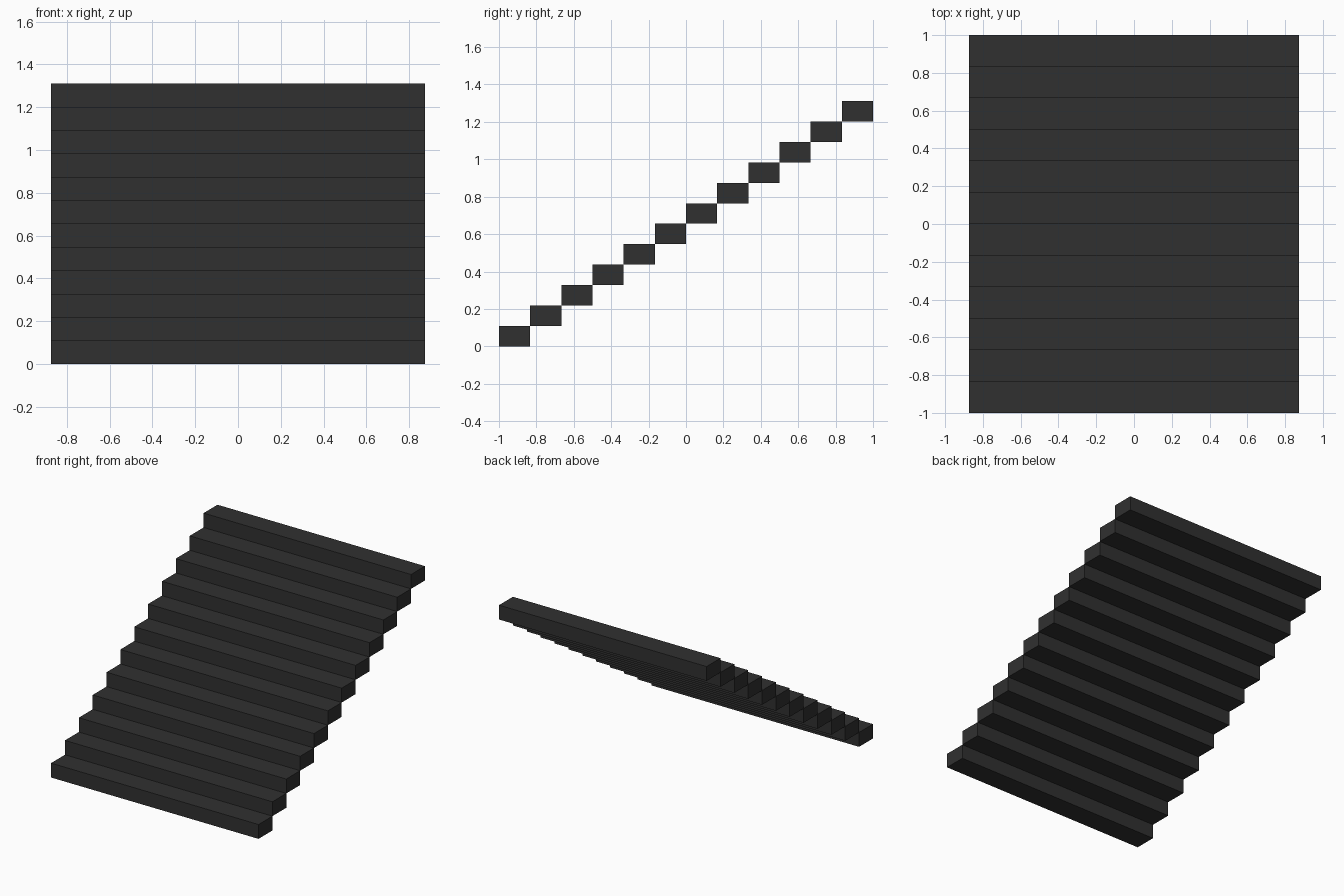
import bpy

if "Cube" in bpy.data.objects:
    bpy.data.objects.remove(bpy.data.objects["Cube"])

STEPS = 12
WIDTH = 1.746
DEPTH = 2.0 / STEPS
RISE = 1.311 / STEPS

# Dark grey for the whole staircase
dark_grey = bpy.data.materials.new("dark grey")
dark_grey.diffuse_color = (0.03, 0.03, 0.03, 1)
dark_grey.use_nodes = True
dark_grey.node_tree.nodes["Principled BSDF"].inputs["Base Color"].default_value = dark_grey.diffuse_color


def box(name, size, center):
    bpy.ops.mesh.primitive_cube_add(size=1, location=center)
    obj = bpy.context.object
    obj.name = name
    obj.scale = size
    bpy.ops.object.transform_apply(location=False, rotation=False, scale=True)
    obj.data.materials.append(dark_grey)
    return obj


# Solid step blocks, each one rise higher and one depth further back
for i in range(STEPS):
    box(f"step_{i + 1:02d}", (WIDTH, DEPTH, RISE),
        (0, -1 + (i + 0.5) * DEPTH, (i + 0.5) * RISE))
